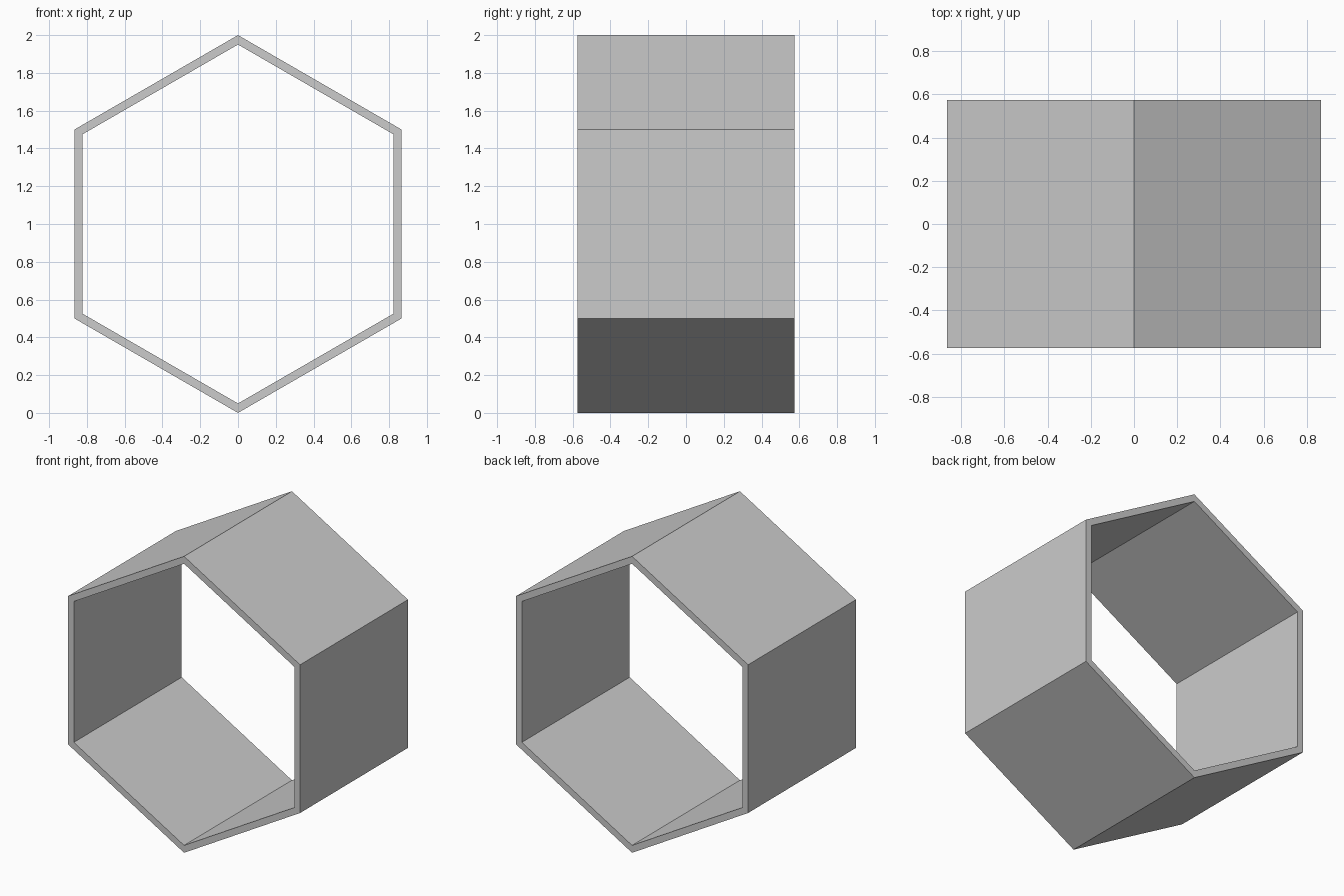
import bpy, bmesh
from math import sin, cos, pi

if "Cube" in bpy.data.objects:
    bpy.data.objects.remove(bpy.data.objects["Cube"])

OUTER, INNER, HALF_DEPTH, SIDES = 1.0, 0.95, 0.575, 6


def ring(bm, radius, y):
    """Upright hexagon with a corner at the top, centred at z = 1."""
    return [bm.verts.new((radius * sin(2 * pi * i / SIDES), y,
                          1 + radius * cos(2 * pi * i / SIDES)))
            for i in range(SIDES)]


# Hollow hexagonal tube, open at front and back
bm = bmesh.new()
loops = [ring(bm, OUTER, -HALF_DEPTH), ring(bm, OUTER, HALF_DEPTH),
         ring(bm, INNER, HALF_DEPTH), ring(bm, INNER, -HALF_DEPTH)]

# Outer walls, back rim, inner walls, front rim
for a, b in zip(loops, loops[1:] + loops[:1]):
    for i in range(SIDES):
        j = (i + 1) % SIDES
        bm.faces.new((a[i], a[j], b[j], b[i]))
bmesh.ops.recalc_face_normals(bm, faces=bm.faces)

mesh = bpy.data.meshes.new("hexagonal_shelf")
bm.to_mesh(mesh)
bm.free()
bpy.context.collection.objects.link(bpy.data.objects.new("hexagonal_shelf", mesh))
